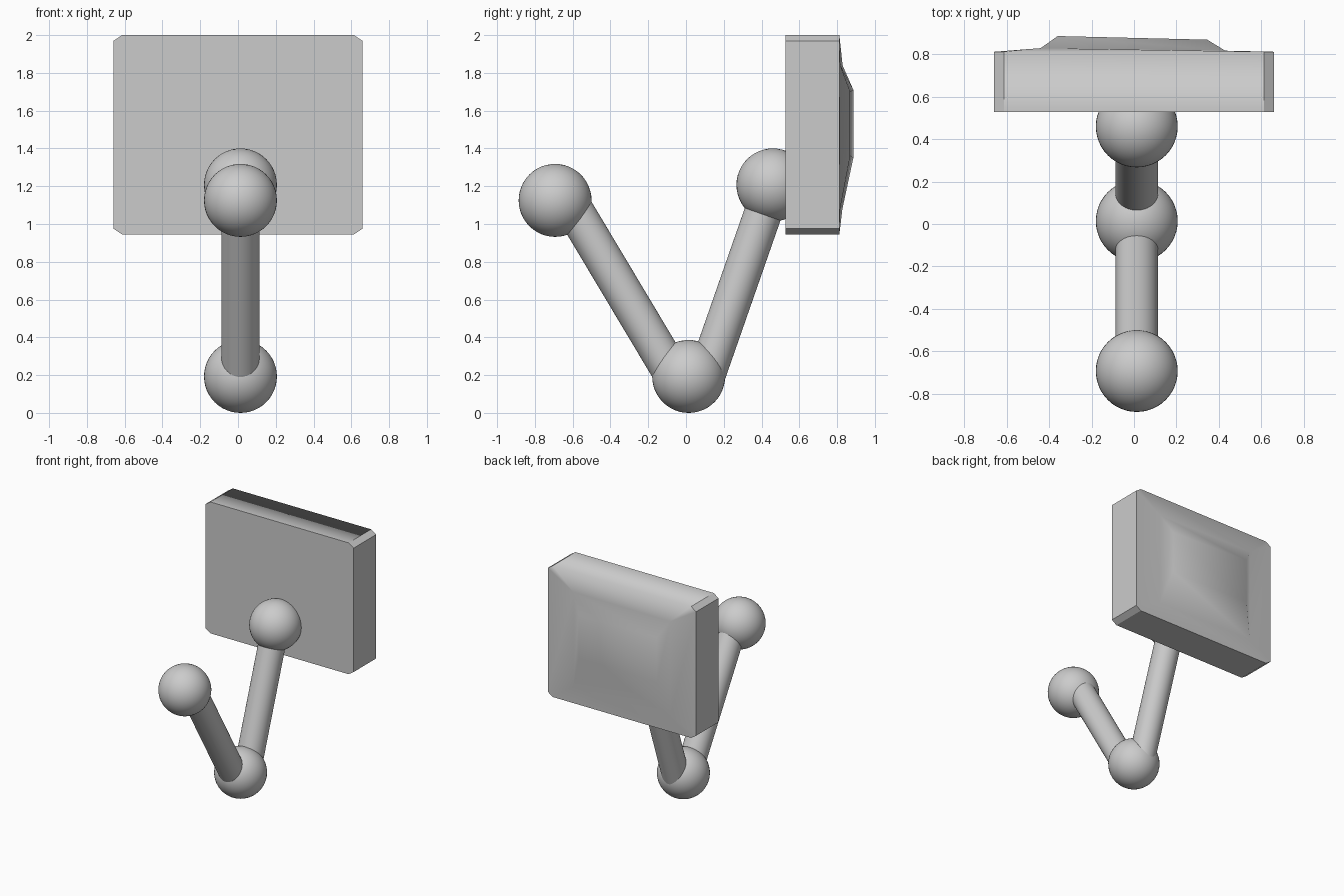
import bpy, bmesh
from mathutils import Vector

if "Cube" in bpy.data.objects:
    bpy.data.objects.remove(bpy.data.objects["Cube"])

CX = 0.013  # joints and arms sit slightly off centre


def ball(name, y, z):
    bpy.ops.mesh.primitive_uv_sphere_add(segments=48, ring_count=24, radius=0.193,
                                         location=(CX, y, z))
    bpy.context.object.name = name
    bpy.ops.object.shade_smooth()


def arm(name, start, end):
    a, b = Vector((CX, *start)), Vector((CX, *end))
    bpy.ops.mesh.primitive_cylinder_add(vertices=48, radius=0.1, depth=(b - a).length,
                                        location=(a + b) / 2)
    ob = bpy.context.object
    ob.name = name
    ob.rotation_euler = (b - a).to_track_quat('Z', 'Y').to_euler()
    bpy.ops.object.shade_smooth_by_angle()


# Ball joints
ball("front_joint", -0.693, 1.125)
ball("base_joint", 0.014, 0.193)
ball("rear_joint", 0.46, 1.207)

# Arms between the joints
arm("front_arm", (-0.618, 1.12), (-0.064, 0.193))
arm("rear_arm", (0.105, 0.19), (0.46, 1.207))

# Display housing: clipped-corner slab with a raised, slightly tilted back panel
bm = bmesh.new()
W, Z0, Z1, CW, CZ = 0.659, 0.945, 2.0, 0.045, 0.03
outline = [(-W + CW, Z0), (W - CW, Z0), (W, Z0 + CZ), (W, Z1 - CZ),
           (W - CW, Z1), (-W + CW, Z1), (-W, Z1 - CZ), (-W, Z0 + CZ)]
front = [bm.verts.new((x, 0.527, z)) for x, z in outline]
back = [bm.verts.new((x, 0.812, z)) for x, z in outline]
base = [bm.verts.new(p) for p in ((-0.44, 0.828, 1.08), (0.43, 0.816, 1.08),
                                  (0.43, 0.817, 1.84), (-0.44, 0.829, 1.84))]
top = [bm.verts.new(p) for p in ((-0.36, 0.886, 1.35), (0.345, 0.869, 1.36),
                                 (0.345, 0.869, 1.70), (-0.36, 0.886, 1.71))]
bm.faces.new(front)
for i in range(8):
    j = (i + 1) % 8
    bm.faces.new((front[i], front[j], back[j], back[i]))
for i in range(4):
    j = (i + 1) % 4
    bm.faces.new((back[2 * i], back[2 * i + 1], base[j], base[i]))
    bm.faces.new((back[2 * i + 1], back[(2 * i + 2) % 8], base[j]))
    bm.faces.new((base[i], base[j], top[j], top[i]))
bm.faces.new(top)
bmesh.ops.recalc_face_normals(bm, faces=bm.faces)

# Soft shading over the panel and the top rear edge, crisp elsewhere
soft = set(top)
for f in bm.faces:
    f.smooth = True
for e in bm.edges:
    on_panel = any(v in soft for v in e.verts)
    top_rear = set(e.verts) == {back[4], back[5]}
    e.smooth = on_panel or top_rear or e.calc_face_angle(0) < 0.5
mesh = bpy.data.meshes.new("display_housing")
bm.to_mesh(mesh)
bm.free()
bpy.context.collection.objects.link(bpy.data.objects.new("display_housing", mesh))
